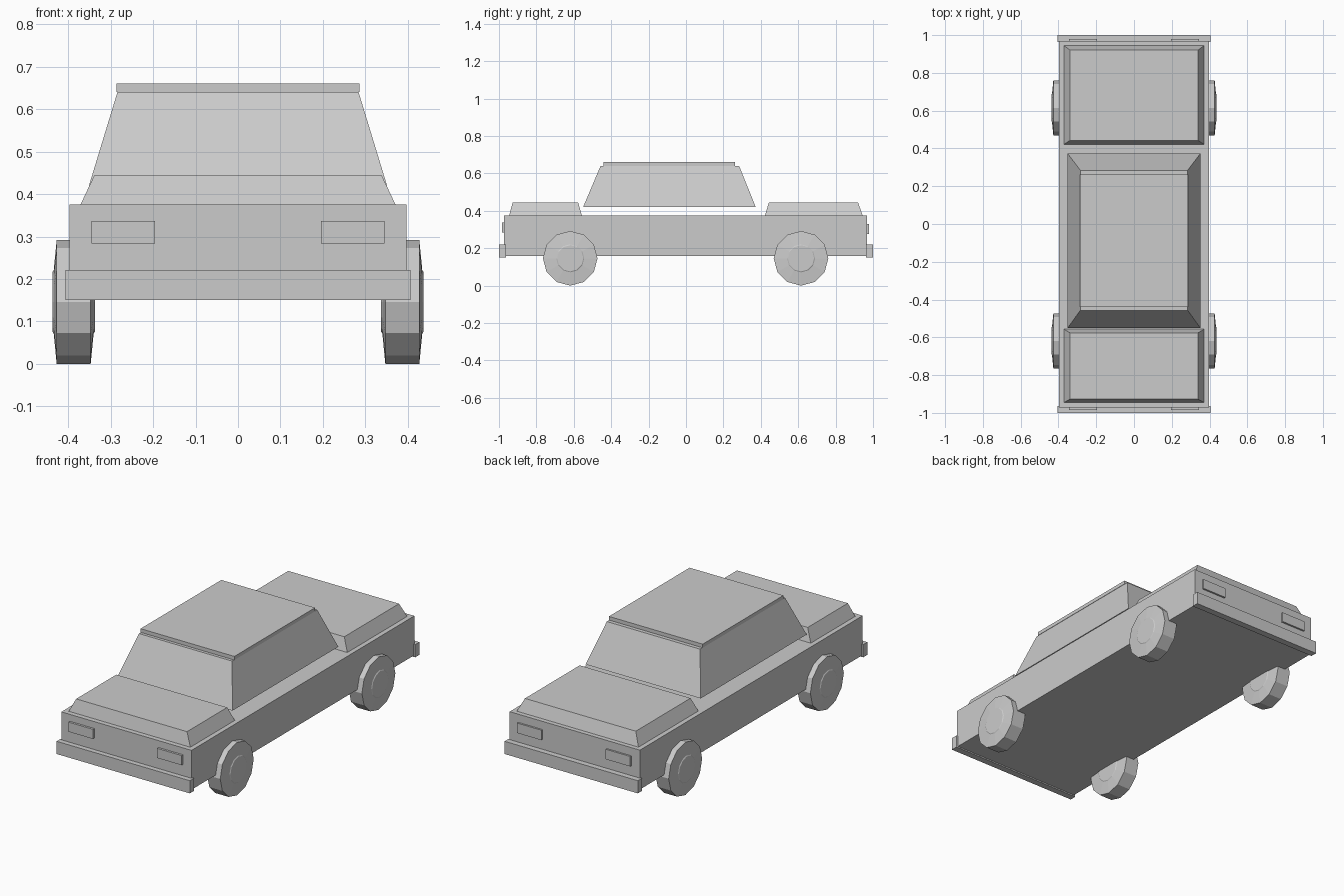
import bpy, bmesh, math
from mathutils import Matrix

cube = bpy.data.objects.get("Cube")
if cube:
    bpy.data.objects.remove(cube, do_unlink=True)

paint = bpy.data.materials.new("plain grey")
paint.use_nodes = True
GREY = (0.6, 0.6, 0.6, 1)
paint.diffuse_color = GREY
paint.node_tree.nodes["Principled BSDF"].inputs["Base Color"].default_value = GREY


def finish(name, bm):
    bmesh.ops.recalc_face_normals(bm, faces=bm.faces)
    mesh = bpy.data.meshes.new(name)
    bm.to_mesh(mesh)
    bm.free()
    mesh.materials.append(paint)
    obj = bpy.data.objects.new(name, mesh)
    bpy.context.collection.objects.link(obj)
    return obj


def block(name, x, y, z, top_x=None, top_y=None):
    """Box from (low, high) ranges; the top may have its own x and y ranges."""
    top_x, top_y = top_x or x, top_y or y
    bm = bmesh.new()
    bmesh.ops.create_cube(bm, size=1)
    for v in bm.verts:
        upper = v.co.z > 0
        xr, yr = (top_x, top_y) if upper else (x, y)
        v.co = (xr[v.co.x > 0], yr[v.co.y > 0], z[upper])
    return finish(name, bm)


def both(half):
    return (-half, half)


def wheel(name, x, y, radius=0.146, sides=12):
    """Tyre with sloping sidewalls and a raised hub on each face, turned on x."""
    profile = [(-0.05, 0.07), (-0.047, 0.075), (-0.04, radius),
               (0.04, radius), (0.047, 0.075), (0.05, 0.07)]
    bm = bmesh.new()
    rings = []
    for dx, r in profile:
        rings.append([bm.verts.new((x + dx,
                                    y + r * math.sin(math.tau * i / sides),
                                    radius + r * math.cos(math.tau * i / sides)))
                      for i in range(sides)])
    for a, b in zip(rings, rings[1:]):
        for i in range(sides):
            j = (i + 1) % sides
            bm.faces.new((a[i], a[j], b[j], b[i]))
    bm.faces.new(rings[0])
    bm.faces.new(rings[-1])
    return finish(name, bm)


# Body shell, bonnet and boot
block("body", both(0.397), (-0.972, 0.969), (0.158, 0.375))
block("bonnet", both(0.371), (-0.945, -0.557), (0.375, 0.445),
      both(0.338), (-0.927, -0.577))
block("boot_lid", both(0.371), (0.422, 0.944), (0.375, 0.445),
      both(0.338), (0.443, 0.92))

# Cabin sits slightly clear of the body, with a thin roof panel
block("cabin", both(0.351), (-0.55, 0.373), (0.42, 0.64),
      both(0.284), (-0.457, 0.284))
block("roof", both(0.286), (-0.44, 0.263), (0.64, 0.66))

# Bumpers
block("front_bumper", both(0.406), (-1, -0.963), (0.151, 0.221))
block("rear_bumper", both(0.406), (0.963, 1), (0.151, 0.221))

# Lamps and wheels on both sides
for side, s in (("left", 1), ("right", -1)):
    lamp_x = sorted((s * 0.196, s * 0.345))
    block(side + "_headlamp", lamp_x, (-0.984, -0.96), (0.284, 0.337))
    block(side + "_tail_lamp", lamp_x, (0.96, 0.979), (0.275, 0.33))
    wheel(side + "_front_wheel", s * 0.387, -0.619)
    wheel(side + "_rear_wheel", s * 0.387, 0.615)
